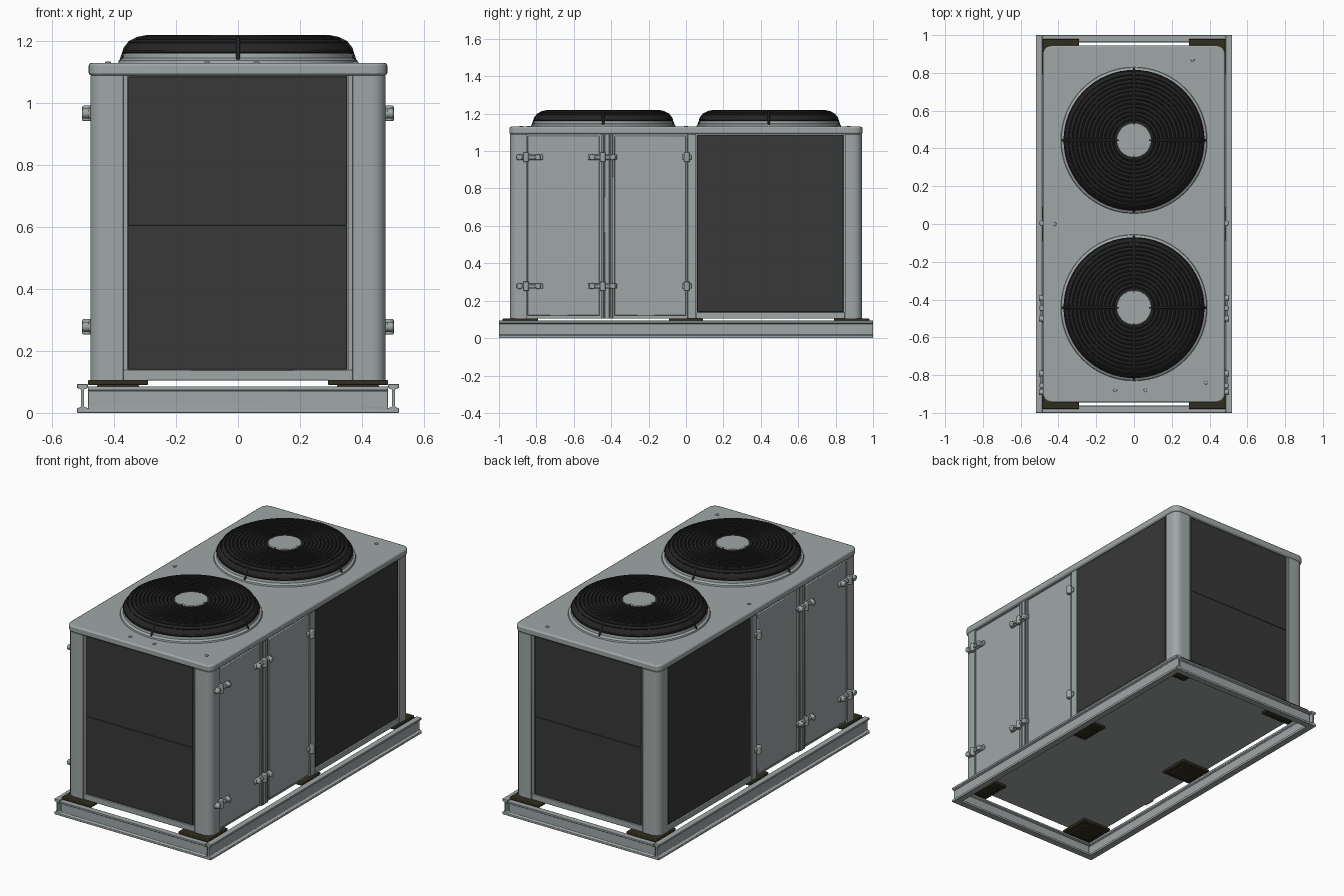
import bpy, bmesh, math
from mathutils import Matrix, Vector

if "Cube" in bpy.data.objects:
    bpy.data.objects.remove(bpy.data.objects["Cube"], do_unlink=True)


def material(name, rgb):
    m = bpy.data.materials.new(name)
    m.use_nodes = True
    m.diffuse_color = (*rgb, 1)
    m.node_tree.nodes["Principled BSDF"].inputs["Base Color"].default_value = (*rgb, 1)
    return m


GREY = material("painted grey", (0.35, 0.385, 0.385))
COIL = material("coil charcoal", (0.04, 0.04, 0.04))
WIRE = material("guard black", (0.018, 0.018, 0.019))
RUBBER = material("rubber olive", (0.03, 0.027, 0.014))
parts = []


def finish(name, bm, mat, bevel=0.0):
    bmesh.ops.recalc_face_normals(bm, faces=bm.faces)
    mesh = bpy.data.meshes.new(name)
    bm.to_mesh(mesh)
    bm.free()
    mesh.materials.append(mat)
    ob = bpy.data.objects.new(name, mesh)
    bpy.context.collection.objects.link(ob)
    if bevel:
        mod = ob.modifiers.new("Bevel", "BEVEL")
        mod.width, mod.segments, mod.limit_method = bevel, 2, "ANGLE"
        mod.angle_limit = math.radians(40)
    parts.append(ob)
    return ob


def box(name, lo, hi, mat, bevel=0.0, radius=0.0, corner=lambda p: True):
    """Box between two corners; chosen vertical edges can be rounded."""
    lo, hi = [min(a, b) for a, b in zip(lo, hi)], [max(a, b) for a, b in zip(lo, hi)]
    bm = bmesh.new()
    bmesh.ops.create_cube(bm, size=1)
    for v in bm.verts:
        v.co = [(a + b) / 2 + c * (b - a) for a, b, c in zip(lo, hi, v.co)]
    if radius:
        edges = [e for e in bm.edges
                 if abs(e.verts[0].co.z - e.verts[1].co.z) > 1e-5 and corner(e.verts[0].co)]
        bmesh.ops.bevel(bm, geom=edges, offset=radius, segments=6, profile=0.5, affect="EDGES")
    return finish(name, bm, mat, bevel)


def cylinder(name, centre, radius, depth, mat, axis="Z", bevel=0.0, sides=24):
    bm = bmesh.new()
    turn = Matrix.Rotation(math.pi / 2, 4, "Y") if axis == "X" else Matrix()
    bmesh.ops.create_cone(bm, cap_ends=True, segments=sides, radius1=radius, radius2=radius,
                          depth=depth, matrix=Matrix.Translation(centre) @ turn)
    return finish(name, bm, mat, bevel)


def lathe(name, profile, centre, mat, closed=False, steps=64):
    bm = bmesh.new()
    verts = [bm.verts.new((centre[0] + r, centre[1], z)) for r, z in profile]
    n = len(verts)
    edges = [bm.edges.new((verts[i], verts[(i + 1) % n])) for i in range(n if closed else n - 1)]
    bmesh.ops.spin(bm, geom=verts + edges, cent=(*centre, 0), axis=(0, 0, 1),
                   angle=math.tau, steps=steps)
    bmesh.ops.remove_doubles(bm, verts=bm.verts, dist=1e-5)
    return finish(name, bm, mat)


# Base frame: flanged rails, profile measured inward from the outer edge
RAIL = [(0, 0), (0, .014), (-.013, .02), (-.013, .076), (0, .081), (0, .093),
        (-.035, .093), (-.035, .081), (-.023, .076), (-.023, .02), (-.04, .014), (-.04, 0)]


def rail(name, out, edge, half, height=1.0):
    out = Vector(out)
    along = out.cross(Vector((0, 0, 1)))
    bm = bmesh.new()
    loop = [bm.verts.new(out * (edge + u) - along * half + Vector((0, 0, z * height)))
            for u, z in RAIL]
    face = bm.faces.new(loop)
    ext = bmesh.ops.extrude_face_region(bm, geom=[face])
    moved = [g for g in ext["geom"] if isinstance(g, bmesh.types.BMVert)]
    bmesh.ops.translate(bm, verts=moved, vec=along * half * 2)
    finish(name, bm, GREY, 0.002)


for s, side in ((1, "left"), (-1, "right")):
    rail(f"{side}_base_rail", (s, 0, 0), 0.52, 1.0)
for s, end in ((1, "back"), (-1, "front")):
    rail(f"{end}_base_rail", (0, s, 0), 1.0, 0.485, 0.92)

# Rubber mounting pads between the frame and the cabinet
for sx in (1, -1):
    for y0, y1 in ((-.98, -.79), (-.09, .09), (.79, .98)):
        box("mounting_pad", (sx * .29, y0, .09), (sx * .485, y1, .106), RUBBER, 0.004)
        box("pad_foot", (sx * .32, y0 + .03, .078), (sx * .455, y1 - .03, .09), RUBBER, 0.003)

# Cabinet core, corner posts and lid
BOTTOM, TOP = 0.104, 1.09
box("cabinet_core", (-.462, -.922, BOTTOM), (.462, .922, TOP), GREY)
for sx in (1, -1):
    for sy in (1, -1):
        box("corner_post", (sx * .37, sy * .85, BOTTOM - .004), (sx * .477, sy * .94, TOP), GREY,
            0.002, 0.045, lambda p: abs(p.x) > .45 and abs(p.y) > .9)
box("lid", (-.482, -.944, TOP), (.482, .944, 1.13), GREY, 0.008, 0.045)

# Coil panels in the two ends, split at mid height, with framing rails
for sy in (1, -1):
    for z0, z1 in ((.14, .605), (.605, 1.087)):
        box("end_coil", (-.355, sy * .9, z0), (.352, sy * .932, z1), COIL, 0.003)
    box("end_sill", (-.37, sy * .9, BOTTOM), (.37, sy * .936, .138), GREY, 0.003)
    for sx in (1, -1):
        box("end_trim", (sx * .357, sy * .9, .138), (sx * .37, sy * .93, TOP), GREY)


# Latches on the doors
def latch(sx, y, z, lower, upper):
    box("latch_plate", (sx * .47, y + lower, z - .014), (sx * .484, y + upper, z + .014), GREY, 0.004)
    cylinder("latch_barrel", (sx * .488, y, z), .015, .05, GREY, "Z", 0.004, 16)
    for end in (lower, upper):
        if abs(end) > .04:
            cylinder("latch_knob", (sx * .486, y + end * .7, z), .016, .034, GREY, "X", 0.005, 16)
            box("latch_lever", (sx * .48, y, z - .008), (sx * .494, y + end * .7, z + .008), GREY, 0.003)


# Long sides: two doors, posts between them and a coil panel
for sx in (1, -1):
    for y0, y1 in ((-.848, -.462), (-.383, .0)):
        box("door", (sx * .45, y0, .12), (sx * .472, y1, 1.08), GREY, 0.004)
    for y0, y1 in ((-.455, -.442), (-.436, -.409), (-.403, -.39), (.008, .054)):
        box("door_post", (sx * .45, y0, BOTTOM), (sx * .474, y1, TOP), GREY, 0.003)
    box("side_coil", (sx * .45, .06, .14), (sx * .473, .842, 1.087), COIL, 0.003)
    box("side_sill", (sx * .45, .055, BOTTOM), (sx * .475, .85, .138), GREY, 0.003)
    for z in (.967, .278):
        latch(sx, -.855, z, -.05, .09)
        latch(sx, -.445, z, -.08, .075)
        latch(sx, .005, z, -.025, .025)

# Fans: collar, dark domed guard with wire rings and ribs, grey hub
DOME = [(.37, 1.158), (.365, 1.175), (.35, 1.194), (.325, 1.207), (.295, 1.213), (.08, 1.213)]


def dome_height(r):
    for (r0, z0), (r1, z1) in zip(DOME, DOME[1:]):
        if r1 <= r <= r0:
            return z0 + (z1 - z0) * (r0 - r) / (r0 - r1)
    return DOME[-1][1]


for end, y in (("front", -.443), ("back", .443)):
    c = (0, y)
    lathe(f"{end}_fan_collar", [(.388, 1.128), (.385, 1.138), (.372, 1.146), (.37, 1.16),
                                (.35, 1.16), (.35, 1.128)], c, GREY, True)
    lathe(f"{end}_fan_guard", [(.37, 1.15)] + DOME + [(0, 1.213)], c, WIRE)
    for i in range(13):
        r = .11 + i * .0215
        z = dome_height(r) + .001
        wire = [(r + .005 * math.cos(a), z + .005 * math.sin(a))
                for a in (k * math.tau / 6 for k in range(6))]
        lathe(f"{end}_guard_ring", wire, c, WIRE, True)
    for k in range(4):
        a = k * math.pi / 2
        curve = bpy.data.curves.new("guard_rib", "CURVE")
        curve.dimensions, curve.bevel_depth, curve.bevel_resolution = "3D", 0.006, 1
        line = curve.splines.new("POLY")
        path = [(.378, 1.135)] + DOME
        line.points.add(len(path) - 1)
        for p, (r, z) in zip(line.points, path):
            p.co = (r * math.cos(a), y + r * math.sin(a), z + .002, 1)
        curve.materials.append(WIRE)
        bpy.context.collection.objects.link(bpy.data.objects.new(f"{end}_guard_rib", curve))
    cylinder(f"{end}_fan_hub", (0, y, 1.214), .092, .012, GREY, "Z", 0.003, 32)

# Lid screws
for x, y in ((.31, .87), (-.1, -.88), (.06, -.88), (.38, -.84), (-.42, .0)):
    cylinder("lid_screw", (x, y, 1.131), .01, .006, GREY, "Z", 0.002, 12)

bpy.ops.object.select_all(action="DESELECT")
for ob in parts:
    ob.select_set(True)
bpy.context.view_layer.objects.active = parts[0]
bpy.ops.object.shade_smooth_by_angle(angle=math.radians(35))
